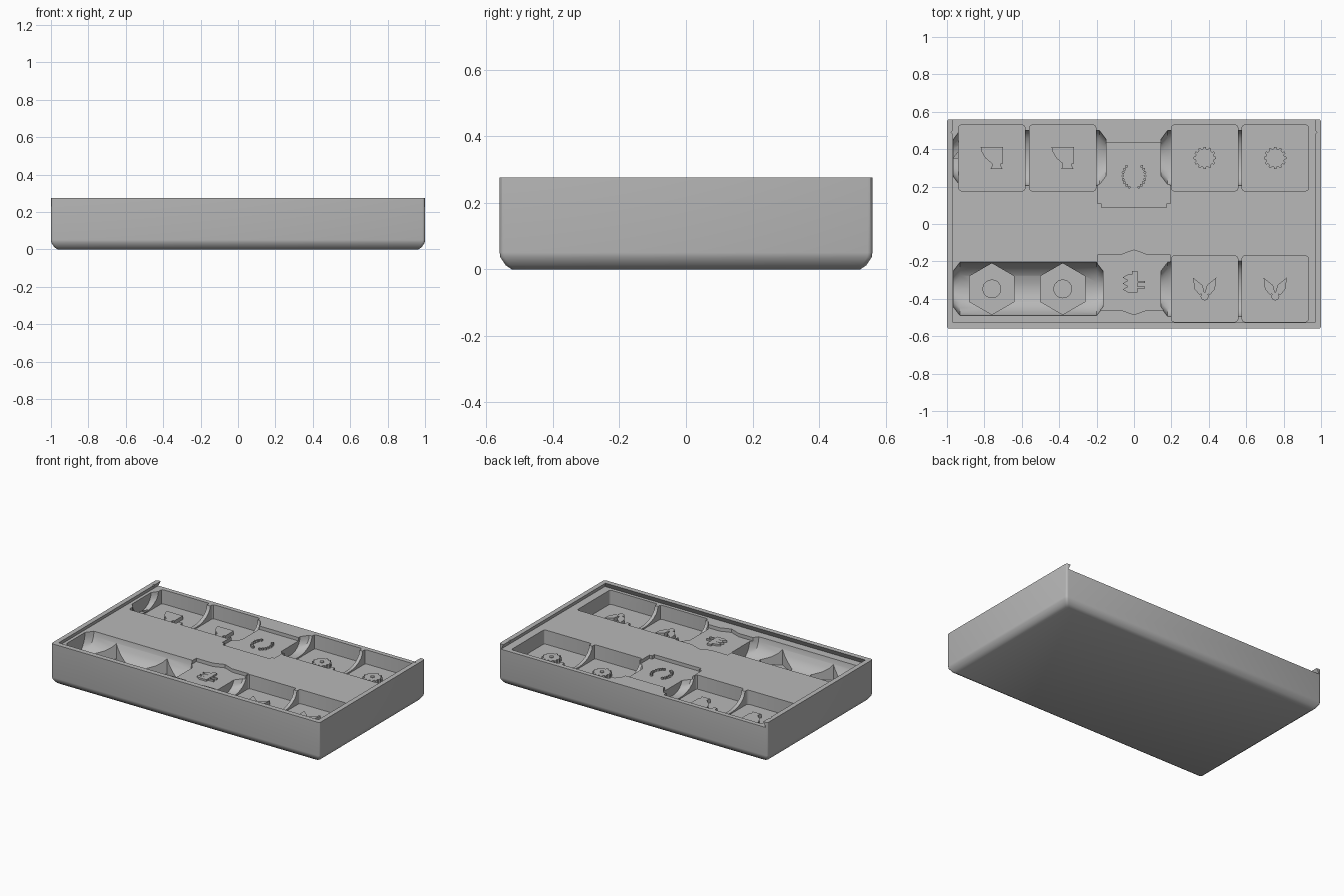
import bpy, bmesh
from math import sin, cos, pi, radians

if bpy.data.objects.get("Cube"):
    bpy.data.objects.remove(bpy.data.objects["Cube"])

grey = bpy.data.materials.new("light grey plastic")
grey.use_nodes = True
COLOUR = (0.48, 0.48, 0.48, 1)
grey.diffuse_color = COLOUR
grey.node_tree.nodes["Principled BSDF"].inputs["Base Color"].default_value = COLOUR

TOP, DECK, FLOOR, SHELF = 0.275, 0.24, 0.145, 0.217


def loft(name, rings):
    """Solid through matching rings of 3D points, capped at both ends."""
    bm = bmesh.new()
    loops = [[bm.verts.new(p) for p in ring] for ring in rings]
    n = len(loops[0])
    for a, b in zip(loops, loops[1:]):
        for i in range(n):
            j = (i + 1) % n
            bm.faces.new((a[i], a[j], b[j], b[i]))
    bm.faces.new(loops[0][::-1])
    bm.faces.new(loops[-1])
    bmesh.ops.recalc_face_normals(bm, faces=bm.faces)
    mesh = bpy.data.meshes.new(name)
    bm.to_mesh(mesh)
    bm.free()
    mesh.materials.append(grey)
    ob = bpy.data.objects.new(name, mesh)
    bpy.context.collection.objects.link(ob)
    return ob


def prism(name, outline, z0, z1):
    return loft(name, [[(x, y, z) for x, y in outline] for z in (z0, z1)])


def rounded(x0, x1, y0, y1, r, steps=3):
    corners = [(x1 - r, y1 - r), (x0 + r, y1 - r), (x0 + r, y0 + r), (x1 - r, y0 + r)]
    pts = []
    for k, (cx, cy) in enumerate(corners):
        for i in range(steps + 1):
            a = (k + i / steps) * pi / 2
            pts.append((cx + r * cos(a), cy + r * sin(a)))
    return pts


def circle(cx, cy, r, n, turn=0):
    return [(cx + r * cos(turn + i * 2 * pi / n), cy + r * sin(turn + i * 2 * pi / n)) for i in range(n)]


def trough(x0, x1, yc, half, bottom):
    """Finger channel along x with a rounded bottom and tapered ends."""
    n = 12
    arc = [(cos(a), sin(a)) for a in (pi + pi * i / n for i in range(n + 1))]
    rings = []
    for x, s in ((x0, 0.68), (x0 + 0.035, 1), (x1 - 0.035, 1), (x1, 0.68)):
        ring = [(x, yc + half * s * c, DECK + (DECK - bottom) * d) for c, d in arc]
        ring += [(x, yc + half * s, 0.4), (x, yc - half * s, 0.4)]
        rings.append(ring)
    return loft("trough_cutter", rings)


# Tray body with a softened lower edge
body_rings = []
for z, inset in ((0, 0.036), (0.012, 0.018), (0.036, 0.002), (0.05, 0), (TOP, 0)):
    ring = rounded(-1 + inset, 1 - inset, -0.56 + inset, 0.56 - inset, 0.014)
    body_rings.append([(x, y, z) for x, y in ring])
tray = loft("tray_body", body_rings)


def cut(cutter):
    mod = tray.modifiers.new("cut", "BOOLEAN")
    mod.operation = "DIFFERENCE"
    mod.solver = "EXACT"
    mod.object = cutter
    bpy.context.view_layer.objects.active = tray
    bpy.ops.object.modifier_apply(modifier=mod.name)
    bpy.data.objects.remove(cutter)


# Undercut slide for a lid, open at the back
slide = []
for z, x, y in ((DECK, 0.986, -0.545), (TOP + 0.001, 0.967, -0.525), (0.4, 0.967, -0.525)):
    slide.append([(-x, y, z), (x, y, z), (x, 0.8, z), (-x, 0.8, z)])
cut(loft("slide_cutter", slide))

# Catch notches near the back of the rails
for s in (-1, 1):
    notch = [(s * 0.96, 0.51), (s * 0.978, 0.49), (s * 0.96, 0.47)]
    cut(prism("notch_cutter", notch, DECK + 0.002, 0.4))

# Square tile pockets joined by finger channels
BACK, FRONT = 0.353, -0.347
groups = ((-0.965, -0.15, BACK, (-0.76, -0.381)),
          (0.145, 0.9, BACK, (0.378, 0.755)),
          (0.145, 0.9, FRONT, (0.378, 0.755)))
for x0, x1, yc, centres in groups:
    for cx in centres:
        cut(prism("tile_cutter", rounded(cx - 0.177, cx + 0.177, yc - 0.176, yc + 0.176, 0.014), FLOOR, 0.4))
    cut(trough(x0, x1, yc, 0.148, FLOOR + 0.008))

# Long channel with two hexagonal seats
HEX_FLOOR = 0.10
cut(trough(-0.965, -0.165, FRONT, 0.143, 0.115))
for cx in (-0.76, -0.381):
    cut(prism("hex_cutter", circle(cx, FRONT, 0.137, 6, pi / 2), HEX_FLOOR, 0.4))

# Shallow central recesses
half = [(0.175, 0.087), (0.175, 0.11), (0.195, 0.11), (0.195, 0.2), (0.155, 0.4), (0.155, 0.437)]
cut(prism("back_shelf_cutter", half + [(-x, y) for x, y in half[::-1]], SHELF, 0.4))
quarter = [(0.195, 0.147), (0.07, 0.147), (0.05, 0.155), (0, 0.173)]
upper = quarter + [(-x, y) for x, y in quarter[-2::-1]]
shelf = [(x, y - 0.312) for x, y in upper + [(-x, -y) for x, y in upper]]
cut(prism("front_shelf_cutter", shelf, SHELF, 0.4))

# Raised picture marks on the pocket floors
RISE = 0.025


def mark(name, outline, cx, cy, floor=FLOOR, rise=RISE):
    return prism(name, [(cx + x, cy + y) for x, y in outline], floor - 0.004, floor + rise)


parts = []
bowl = [(-0.06, 0.06), (0.06, 0.06), (0.06, -0.03), (0.0, -0.03), (-0.035, 0.0), (-0.055, 0.035)]
foot = [(0.0, -0.03), (0.05, -0.03), (0.05, -0.045), (0.058, -0.06), (-0.008, -0.06), (0.0, -0.045)]
for cx in (-0.76, -0.381):
    parts.append(mark("cup_bowl", bowl, cx, BACK))
    parts.append(mark("cup_foot", foot, cx, BACK))

# Gear marks with a round hub
for cx in (0.378, 0.755):
    teeth = []
    for i in range(12):
        for off, r in ((-0.3, 0.05), (-0.2, 0.06), (0.2, 0.06), (0.3, 0.05)):
            a = (i + off) * pi / 6
            teeth.append((r * cos(a), r * sin(a)))
    parts.append(mark("gear_mark", teeth, cx, BACK))
    parts.append(mark("gear_hub", circle(0, 0, 0.013, 12), cx, BACK, rise=RISE + 0.006))

# Winged marks
wing = [(0.0, -0.025), (0.012, 0.02), (0.062, 0.06), (0.055, 0.0), (0.03, -0.03)]
for cx in (0.378, 0.755):
    for s in (-1, 1):
        parts.append(mark("wing_mark", [(s * x, y) for x, y in wing], cx, FRONT))
    parts.append(mark("wing_body", circle(0, -0.04, 0.022, 8), cx, FRONT))

# Coin marks in the hexagonal seats
for cx in (-0.76, -0.381):
    parts.append(mark("coin_mark", circle(0, 0, 0.05, 24), cx, FRONT, HEX_FLOOR, 0.015))
    parts.append(mark("coin_centre", circle(0, 0, 0.03, 16), cx, FRONT, HEX_FLOOR, 0.02))

# Wreath of small leaves on the back shelf
for s in (-1, 1):
    for i in range(8):
        a = radians(-65 + i * 16)
        leaf = circle(s * 0.06 * cos(a), 0.068 * sin(a), 0.009, 4, a)
        parts.append(mark("wreath_leaf", leaf, 0, 0.258, SHELF, 0.012))

# Stacked bolt mark on the front shelf
for y in (-0.04, -0.008, 0.024):
    bolt = [(-0.06, y), (-0.035, y + 0.015), (0.02, y + 0.015), (0.02, y - 0.015), (-0.035, y - 0.015)]
    parts.append(mark("bolt_mark", bolt, 0, -0.31, SHELF, 0.012))
parts.append(mark("bolt_block", [(-0.01, 0.06), (0.02, 0.06), (0.02, -0.055), (-0.01, -0.055)], 0, -0.31, SHELF, 0.012))
for y in (-0.03, 0.0):
    pin = [(0.015, y - 0.005), (0.06, y - 0.005), (0.06, y + 0.005), (0.015, y + 0.005)]
    parts.append(mark("bolt_pin", pin, 0, -0.31, SHELF, 0.012))

# Smooth shading with crisp edges
bpy.ops.object.select_all(action="DESELECT")
for ob in [tray] + parts:
    ob.select_set(True)
bpy.context.view_layer.objects.active = tray
bpy.ops.object.shade_smooth_by_angle(angle=radians(30))
